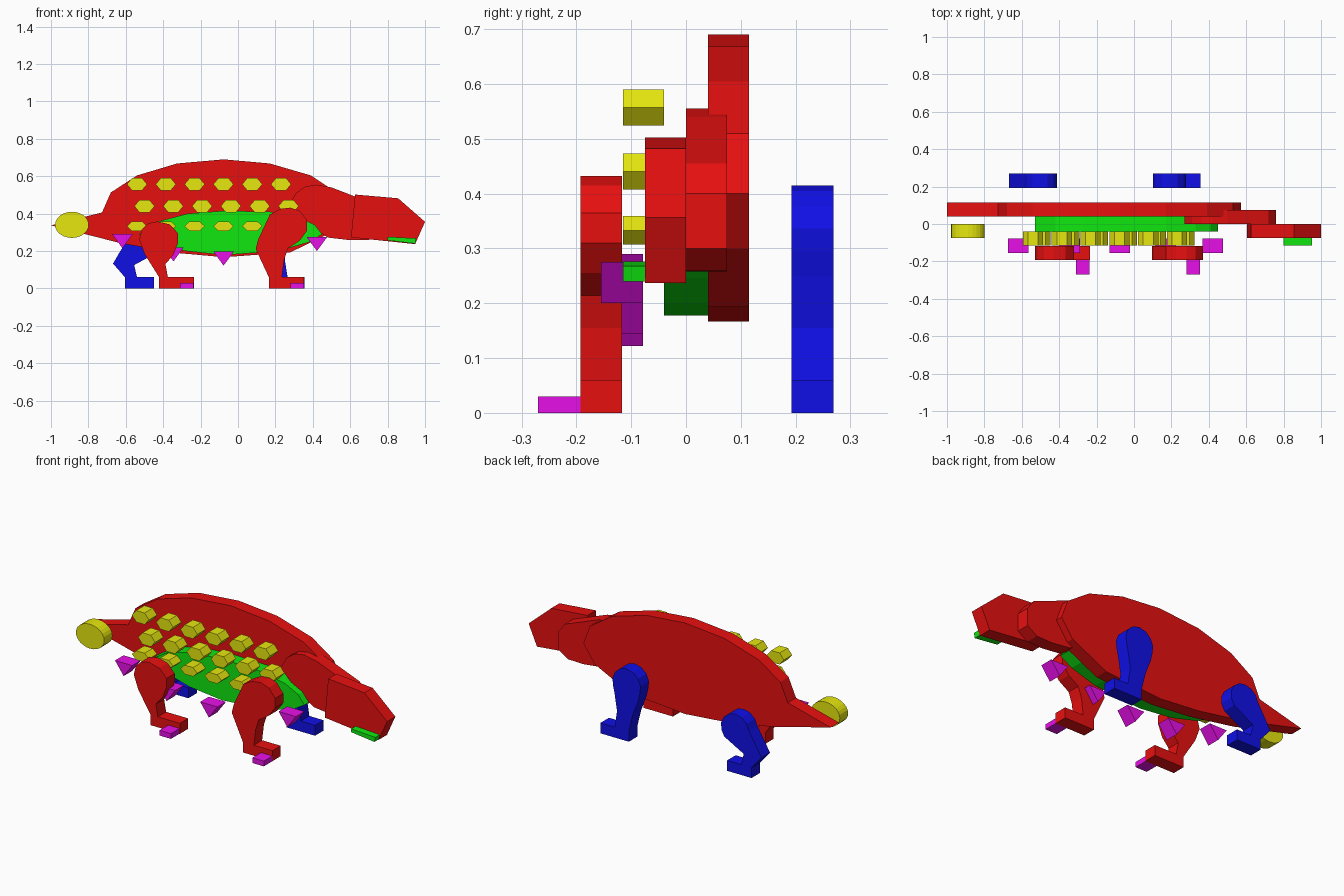
import bpy, bmesh, math


def material(name, rgb):
    m = bpy.data.materials.new(name)
    m.diffuse_color = (*rgb, 1)
    return m


LO, HI = 0.005, 0.8
red = material("red", (HI, LO, LO))
green = material("green", (LO, HI, LO))
blue = material("blue", (LO, LO, HI))
yellow = material("yellow", (HI, HI, LO))
magenta = material("magenta", (HI, LO, HI))


def slab(name, outline, y0, y1, mat):
    """Flat cut-out: an x/z outline extruded from y0 to y1."""
    bm = bmesh.new()
    face = bm.faces.new([bm.verts.new((x, y0, z)) for x, z in outline])
    ext = bmesh.ops.extrude_face_region(bm, geom=[face])
    verts = [g for g in ext["geom"] if isinstance(g, bmesh.types.BMVert)]
    bmesh.ops.translate(bm, verts=verts, vec=(0, y1 - y0, 0))
    bmesh.ops.recalc_face_normals(bm, faces=bm.faces)
    me = bpy.data.meshes.new(name)
    bm.to_mesh(me)
    bm.free()
    me.materials.append(mat)
    ob = bpy.data.objects.new(name, me)
    bpy.context.collection.objects.link(ob)
    return ob


def arc(cx, cz, rx, rz, a0, a1, n):
    """Points on an ellipse from angle a0 to a1 in degrees."""
    angles = [math.radians(a0 + (a1 - a0) * i / n) for i in range(n + 1)]
    return [(cx + rx * math.cos(a), cz + rz * math.sin(a)) for a in angles]


# Body shell with tail
slab("body", [(-1, .337), (-.727, .406), (-.68, .513), (-.54, .604), (-.326, .668),
              (-.075, .69), (.17, .668), (.39, .604), (.53, .51), (.572, .40),
              (.50, .30), (.28, .193), (-.075, .167), (-.33, .19), (-.62, .24)],
     .04, .115, red)

# Belly plate
slab("belly", [(-.53, .29), (-.42, .36), (-.27, .40), (-.075, .415), (.17, .41),
               (.33, .38), (.41, .34), (.45, .29), (.375, .246), (.22, .20),
               (-.075, .178), (-.28, .20), (-.45, .245)], -.04, .04, green)

# Neck, head and jaw
slab("neck", [(.27, .44), (.31, .51), (.36, .545), (.42, .555), (.50, .54),
              (.72, .455), (.76, .40), (.76, .30), (.70, .26), (.60, .258),
              (.48, .272), (.36, .355)], 0, .075, red)
slab("head", [(.604, .273), (.626, .502), (.856, .482), (1, .356), (.947, .237)],
     -.075, 0, red)
slab("jaw", [(.80, .257), (.80, .276), (.953, .268), (.947, .24)], -.115, -.075, green)

# Tail club
slab("tail_club", arc(-.888, .34, .09, .07, 0, 345, 23), -.075, 0, yellow)

# Near legs
slab("near_front_leg", [(.17, .395), (.225, .425), (.28, .432), (.33, .415), (.37, .365),
                        (.37, .31), (.33, .255), (.267, .214), (.247, .155), (.235, .06),
                        (.353, .06), (.353, 0), (.165, 0), (.165, .06), (.095, .21),
                        (.107, .26)], -.192, -.117, red)
slab("near_hind_leg", [(-.528, .262), (-.515, .315), (-.48, .348), (-.43, .358),
                       (-.365, .342), (-.32, .295), (-.32, .245), (-.345, .18),
                       (-.388, .13), (-.375, .06), (-.235, .06), (-.235, 0),
                       (-.422, 0), (-.422, .06), (-.50, .185)], -.192, -.117, red)

# Far legs
slab("far_front_leg", arc(.19, .325, .09, .09, 200, -20, 8)
     + [(.265, .25), (.25, .155), (.265, .06), (.355, .06), (.355, 0), (.175, 0),
        (.175, .06), (.15, .16), (.115, .25)], .192, .269, blue)
slab("far_hind_leg", arc(-.50, .25, .09, .09, 170, -40, 8)
     + [(-.50, .155), (-.555, .125), (-.54, .06), (-.45, .06), (-.45, 0), (-.605, 0),
        (-.605, .06), (-.668, .133), (-.635, .19)], .192, .269, blue)

# Claws
for name, x in (("front_claw", .28), ("hind_claw", -.31)):
    slab(name, [(x, 0), (x + .073, 0), (x + .073, .03), (x, .03)], -.27, -.192, magenta)

# Side spikes pointing down
for i, (x, z) in enumerate([(-.618, .29), (-.345, .22), (-.077, .197), (.17, .22), (.422, .275)]):
    slab(f"spike_{i}", [(x - .055, z), (x + .055, z), (x, z - .075)], -.155, -.078, magenta)

# Rows of hexagonal armour studs
for row, (x0, z, half, count) in enumerate([(-.54, .557, .033, 6), (-.50, .44, .033, 6),
                                            (-.54, .333, .026, 5)]):
    for i in range(count):
        x = x0 + .154 * i
        slab(f"stud_{row}_{i}", [(x - .054, z), (x - .027, z + half), (x + .027, z + half),
                                 (x + .054, z), (x + .027, z - half), (x - .027, z - half)],
             -.115, -.04, yellow)
